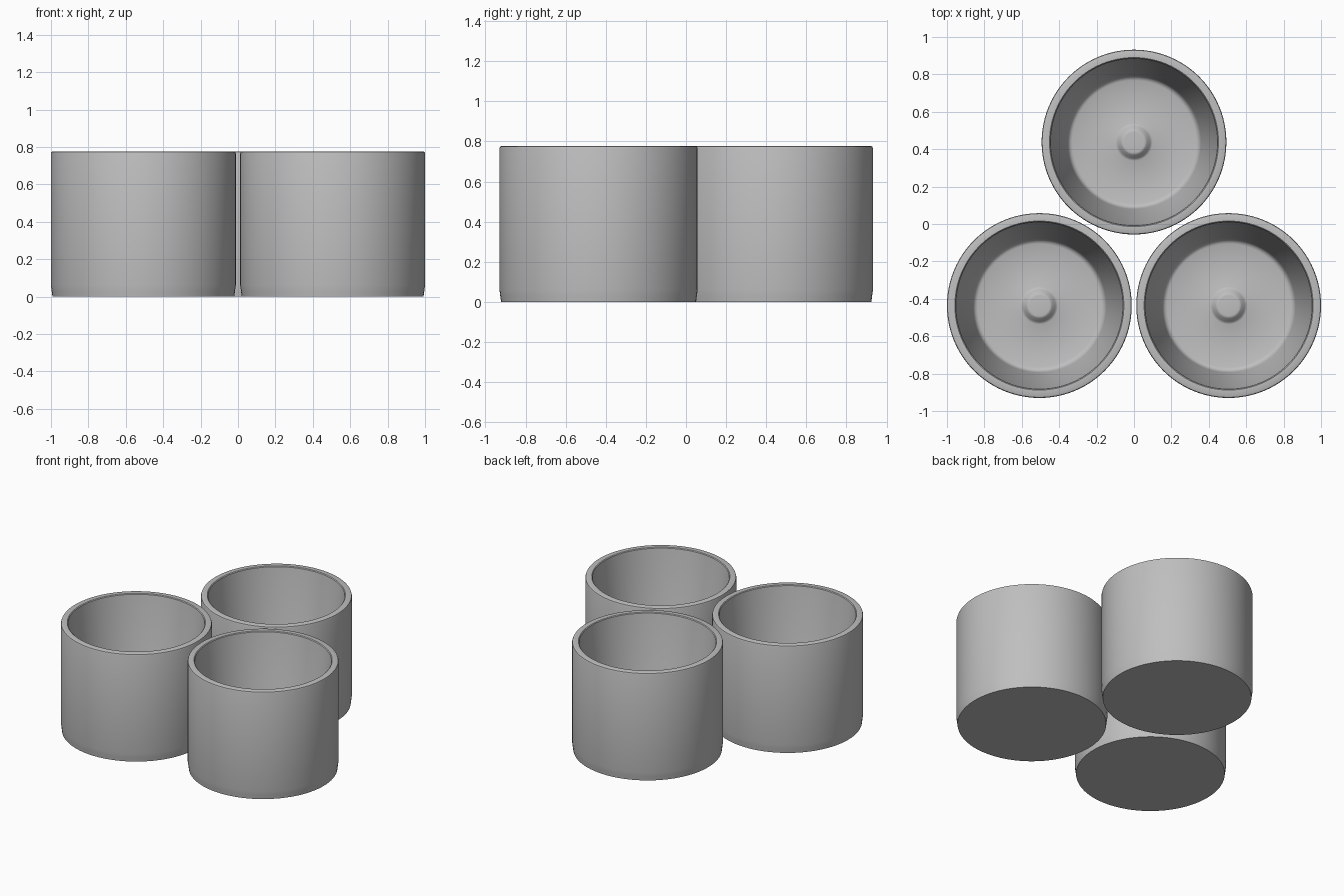
import bpy, bmesh, math

if "Cube" in bpy.data.objects:
    bpy.data.objects.remove(bpy.data.objects["Cube"])

SEGMENTS = 96

grey = bpy.data.materials.new("plain grey")
grey.diffuse_color = (0.52, 0.52, 0.52, 1)
grey.use_nodes = True
grey.node_tree.nodes["Principled BSDF"].inputs["Base Color"].default_value = grey.diffuse_color

# Cup cross-section (radius, height): base, outer wall, rim, tapered inside, floor, centre boss
PROFILE = [
    (0, 0), (0.486, 0), (0.490, 0.03), (0.494, 0.06),
    (0.494, 0.765), (0.491, 0.774), (0.484, 0.777),
    (0.452, 0.777), (0.447, 0.772),
    (0.358, 0.105), (0.352, 0.086), (0.343, 0.075), (0.330, 0.07),
    (0.100, 0.07), (0.092, 0.073), (0.085, 0.080),
    (0.068, 0.100), (0.062, 0.104), (0.054, 0.105), (0, 0.105),
]


def revolve(name, profile, location):
    """Spin a profile around z into a closed solid."""
    bm = bmesh.new()
    verts = [bm.verts.new((r, 0, z)) for r, z in profile]
    edges = [bm.edges.new(pair) for pair in zip(verts, verts[1:])]
    bmesh.ops.spin(bm, geom=verts + edges, cent=(0, 0, 0), axis=(0, 0, 1),
                   angle=math.tau, steps=SEGMENTS, use_duplicate=False)
    bmesh.ops.remove_doubles(bm, verts=bm.verts, dist=0.0002)
    bmesh.ops.recalc_face_normals(bm, faces=bm.faces)
    mesh = bpy.data.meshes.new(name)
    bm.to_mesh(mesh)
    bm.free()
    mesh.materials.append(grey)
    obj = bpy.data.objects.new(name, mesh)
    obj.location = location
    bpy.context.collection.objects.link(obj)
    bpy.ops.object.select_all(action='DESELECT')
    obj.select_set(True)
    bpy.context.view_layer.objects.active = obj
    bpy.ops.object.shade_smooth_by_angle(angle=math.radians(35))
    return obj


# Three matching cups in a triangle
for name, x, y in (("cup_left", -0.506, -0.436),
                   ("cup_right", 0.506, -0.436),
                   ("cup_back", 0, 0.438)):
    revolve(name, PROFILE, (x, y, 0))
